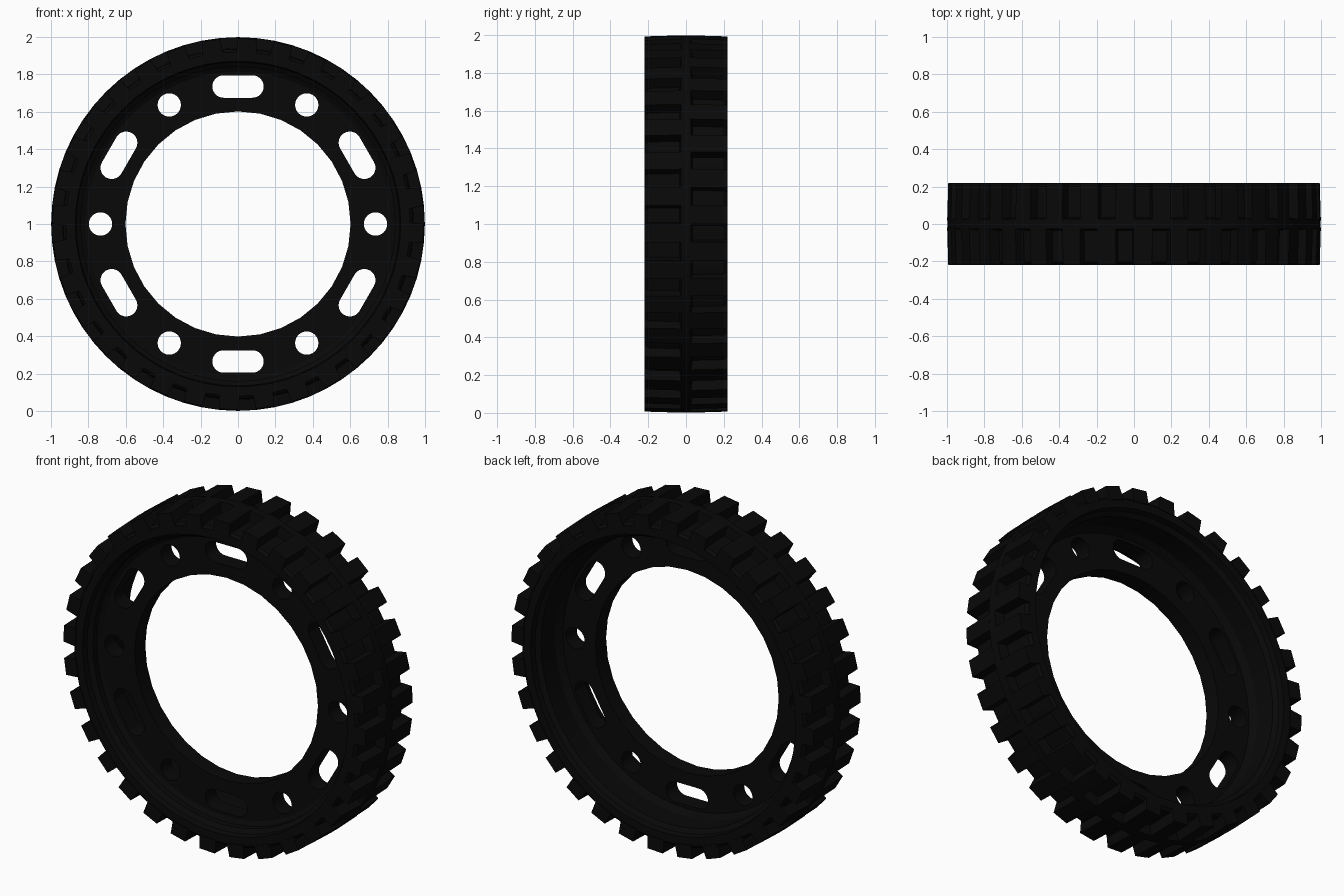
import bpy, bmesh
from math import sin, cos, pi, radians

if "Cube" in bpy.data.objects:
    bpy.data.objects.remove(bpy.data.objects["Cube"])

black = bpy.data.materials.new("black_rubber")
black.diffuse_color = (0.0025, 0.0025, 0.0025, 1)
black.use_nodes = True
black.node_tree.nodes["Principled BSDF"].inputs["Base Color"].default_value = black.diffuse_color


def finish(name, bm, angle=30):
    bmesh.ops.recalc_face_normals(bm, faces=bm.faces)
    me = bpy.data.meshes.new(name)
    bm.to_mesh(me)
    bm.free()
    me.materials.append(black)
    ob = bpy.data.objects.new(name, me)
    bpy.context.collection.objects.link(ob)
    ob.location.z = 1
    bpy.ops.object.select_all(action='DESELECT')
    ob.select_set(True)
    bpy.context.view_layer.objects.active = ob
    bpy.ops.object.shade_smooth_by_angle(angle=radians(angle))
    return ob


def polar(r, a, y):
    return (r * cos(a), y, r * sin(a))


# Carcass with raised centre rib: closed (radius, y) profile turned about the axle
profile = [(0.815, -0.11), (0.84, -0.125), (0.84, -0.16), (0.865, -0.18), (0.87, -0.215),
           (0.92, -0.215), (0.935, -0.20), (0.94, -0.034), (0.998, -0.026),
           (0.998, 0.026), (0.94, 0.034), (0.935, 0.20), (0.92, 0.215),
           (0.87, 0.215), (0.865, 0.18), (0.84, 0.16), (0.84, 0.03), (0.815, -0.01)]
N = 64
bm = bmesh.new()
rings = [[bm.verts.new(polar(r, 2 * pi * i / N, y)) for r, y in profile] for i in range(N)]
for i in range(N):
    a, b = rings[i], rings[(i + 1) % N]
    for j in range(len(profile)):
        k = (j + 1) % len(profile)
        bm.faces.new((a[j], a[k], b[k], b[j]))
finish("tyre_carcass", bm)

# Tread: two rows of staggered blocks
LUGS = 32
bm = bmesh.new()
for side in (-1, 1):
    for i in range(LUGS):
        mid = 2 * pi * (i + (0.25 if side > 0 else -0.25)) / LUGS
        h = pi / LUGS / 2
        # (y, base radius, top radius, half angle at base, half angle at top)
        sections = [(0.02, 0.92, 0.999, 1.2, 1.0), (0.22, 0.915, 0.993, 1.2, 1.0)]
        loops = []
        for y, rb, rt, wb, wt in sections:
            pts = [(rb, -wb), (rt, -wt), (rt, wt), (rb, wb)]
            loops.append([bm.verts.new(polar(r, mid + w * h, side * y)) for r, w in pts])
        for a, b in zip(loops, loops[1:]):
            for j in range(4):
                bm.faces.new((a[j], a[(j + 1) % 4], b[(j + 1) % 4], b[j]))
        bm.faces.new(loops[0])
        bm.faces.new(loops[-1])
finish("tread_blocks", bm, 20)

# Web disc: filled flat curve with a bore, round holes and slots
cu = bpy.data.curves.new("web_disc", 'CURVE')
cu.dimensions = '2D'
cu.fill_mode = 'BOTH'
cu.extrude = 0.05


def outline(points):
    s = cu.splines.new('POLY')
    s.points.add(len(points) - 1)
    for p, (x, y) in zip(s.points, points):
        p.co = (x, y, 0, 1)
    s.use_cyclic_u = True


def circle(r, n):
    return [(r * cos(2 * pi * i / n), r * sin(2 * pi * i / n)) for i in range(n)]


outline(circle(0.83, 64))
outline(circle(0.602, 32))
for k in range(6):
    a = k * pi / 3
    outline([(x + 0.735 * cos(a), y + 0.735 * sin(a)) for x, y in circle(0.0625, 24)])
    a += pi / 6
    slot = []
    for end in (1, -1):
        for i in range(13):
            t = -pi / 2 + pi * i / 12
            slot.append((0.735 - end * 0.06 * sin(t), end * (0.0775 + 0.06 * cos(t))))
    outline([(r * cos(a) - t * sin(a), r * sin(a) + t * cos(a)) for r, t in slot])
cu.materials.append(black)
web = bpy.data.objects.new("web_disc", cu)
bpy.context.collection.objects.link(web)
web.location = (0, -0.06, 1)
web.rotation_euler.x = pi / 2
bpy.ops.object.select_all(action='DESELECT')
web.select_set(True)
bpy.context.view_layer.objects.active = web
bpy.ops.object.convert(target='MESH')
bpy.ops.object.shade_smooth_by_angle(angle=radians(12))
